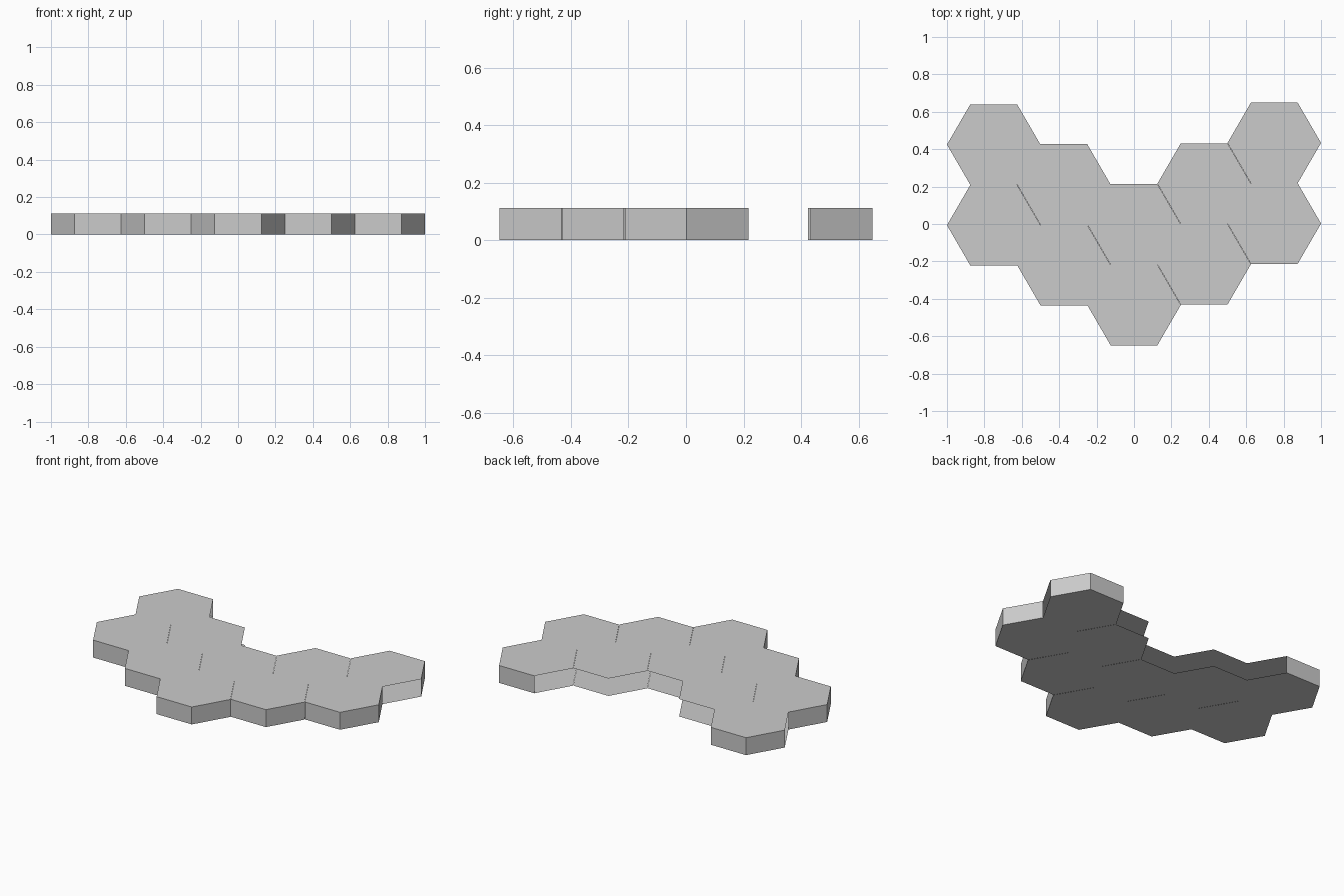
import bpy, bmesh

if "Cube" in bpy.data.objects:
    bpy.data.objects.remove(bpy.data.objects["Cube"])

R, H, T = 0.25, 0.2155, 0.112      # tile radius, half height, thickness
NE, N, NW, SW, S, SE = range(6)    # tile sides, counter-clockwise

# (column, row, sides that carry a wall); the inner notch is left open
tiles = [
    (2, 2, (NE, N)), (2, 0, (NE, SE, S)),
    (-2, 2, (N, NW)), (-2, 0, (NW, SW, S)),
    (1, 1, ()), (1, -1, (S, SE)),
    (-1, 1, ()), (-1, -1, (SW, S)),
    (0, 0, ()), (0, -2, (SW, S, SE)),
]
corners = [(R, 0), (R / 2, H), (-R / 2, H), (-R, 0), (-R / 2, -H), (R / 2, -H)]


def add_tile(bm, col, row, walls):
    cx = col * 1.5 * R
    cy = row * H + 0.006 * cx - 0.002   # columns step up very slightly to the right
    low = [bm.verts.new((cx + x, cy + y, 0)) for x, y in corners]
    top = [bm.verts.new((cx + x, cy + y, T)) for x, y in corners]
    bm.faces.new(top)
    bm.faces.new(low[::-1])
    for k in walls:
        j = (k + 1) % 6
        bm.faces.new((low[k], low[j], top[j], top[k]))


# Hexagonal tile slab
bm = bmesh.new()
for col, row, walls in tiles:
    add_tile(bm, col, row, walls)
mesh = bpy.data.meshes.new("hex_tile_slab")
bm.to_mesh(mesh)
bm.free()
slab = bpy.data.objects.new("hex_tile_slab", mesh)
bpy.context.collection.objects.link(slab)
